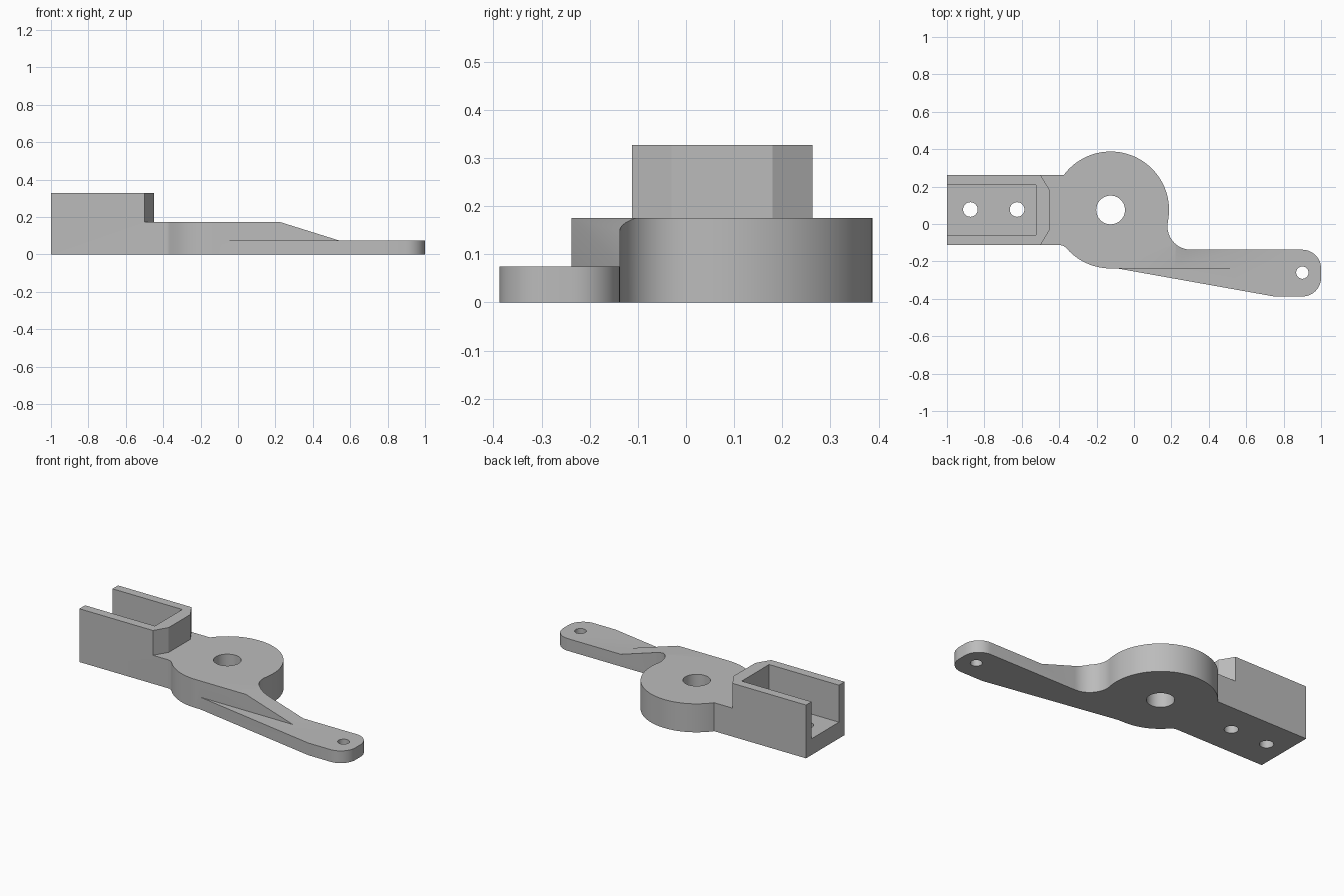
import bpy, bmesh, math
from mathutils import Vector

cube = bpy.data.objects.get("Cube")
if cube:
    bpy.data.objects.remove(cube, do_unlink=True)

grey = bpy.data.materials.new("plain grey")
grey.use_nodes = True
grey.diffuse_color = (0.5, 0.5, 0.5, 1)
grey.node_tree.nodes["Principled BSDF"].inputs["Base Color"].default_value = (0.5, 0.5, 0.5, 1)


def arc(centre, radius, start, end, steps):
    angles = [math.radians(start + (end - start) * i / steps) for i in range(steps + 1)]
    return [(centre[0] + radius * math.cos(a), centre[1] + radius * math.sin(a)) for a in angles]


def prism(name, points, offset):
    """Closed prism: 3D outline points pushed along an offset."""
    bm = bmesh.new()
    face = bm.faces.new([bm.verts.new(p) for p in points])
    new = bmesh.ops.extrude_face_region(bm, geom=[face])["geom"]
    verts = [g for g in new if isinstance(g, bmesh.types.BMVert)]
    bmesh.ops.translate(bm, verts=verts, vec=Vector(offset))
    bmesh.ops.recalc_face_normals(bm, faces=bm.faces)
    mesh = bpy.data.meshes.new(name)
    bm.to_mesh(mesh)
    bm.free()
    mesh.materials.append(grey)
    obj = bpy.data.objects.new(name, mesh)
    bpy.context.collection.objects.link(obj)
    return obj


def plan(name, outline, z0, z1):
    return prism(name, [(x, y, z0) for x, y in outline], (0, 0, z1 - z0))


def rect(x0, x1, y0, y1):
    return [(x0, y0), (x1, y0), (x1, y1), (x0, y1)]


HUB, HUB_R = (-0.125, 0.075), 0.3125
BACK, FRONT = 0.2625, -0.1125      # trough sides
TOP, DECK, ARM = 0.3275, 0.175, 0.075   # heights

# Full outline of trough, hub and lever arm
outline = [(-1, FRONT)]
outline += arc((-0.399, FRONT - 0.05), 0.05, 90, 40.9, 6)
outline += arc(HUB, HUB_R, 220.9, 270, 12)[1:]
outline += [(-0.09, -0.2375), (0.75, -0.3875)]
outline += arc((0.9, -0.2875), 0.1, 270, 360, 12)
outline += arc((0.9, -0.2375), 0.1, 0, 90, 12)
outline += arc((0.304, -0.0125), 0.125, 270, 168.5, 16)
outline += arc(HUB, HUB_R, -11.5, 143.1, 40)[1:]
outline += [(-1, BACK)]
lever = plan("lever_body", outline, 0, TOP)

# Space above the deck, with the chamfered trough end
deck = [(-0.5, -0.6), (1.2, -0.6), (1.2, 0.6), (-0.5, 0.6), (-0.5, BACK),
        (-0.45, 0.18), (-0.45, -0.03), (-0.5, FRONT)]
cutters = [plan("deck_cutter", deck, DECK, 0.5)]

# Sloped ramp down to the thin arm
ramp = [(0.06, 0.225), (0.54, ARM), (1.2, ARM), (1.2, 0.5), (0.06, 0.5)]
cutters.append(prism("ramp_cutter", [(x, -0.6, z) for x, z in ramp], (0, 1.2, 0)))

# Low ledge along the front of the arm, and the trough pocket
cutters.append(plan("ledge_cutter", rect(-0.09, 1.2, -0.6, -0.2375), ARM, 0.5))
cutters.append(plan("pocket_cutter", rect(-1.1, -0.525, -0.0575, 0.2085), 0.1, 0.5))

# Pivot hole, trough screw holes and arm end hole
for x, y, radius in [(*HUB, 0.077), (-0.875, 0.0775, 0.039),
                     (-0.625, 0.0775, 0.039), (0.9, -0.26, 0.033)]:
    cutters.append(plan("hole_cutter", arc((x, y), radius, 0, 350, 35), -0.1, 0.5))

bpy.ops.object.select_all(action="DESELECT")
bpy.context.view_layer.objects.active = lever
lever.select_set(True)
for cutter in cutters:
    cutter.hide_render = True
    mod = lever.modifiers.new("cut", "BOOLEAN")
    mod.operation = "DIFFERENCE"
    mod.solver = "EXACT"
    mod.object = cutter
    bpy.ops.object.modifier_apply(modifier=mod.name)
    bpy.data.objects.remove(cutter, do_unlink=True)

bpy.ops.object.shade_smooth_by_angle(angle=math.radians(25))
